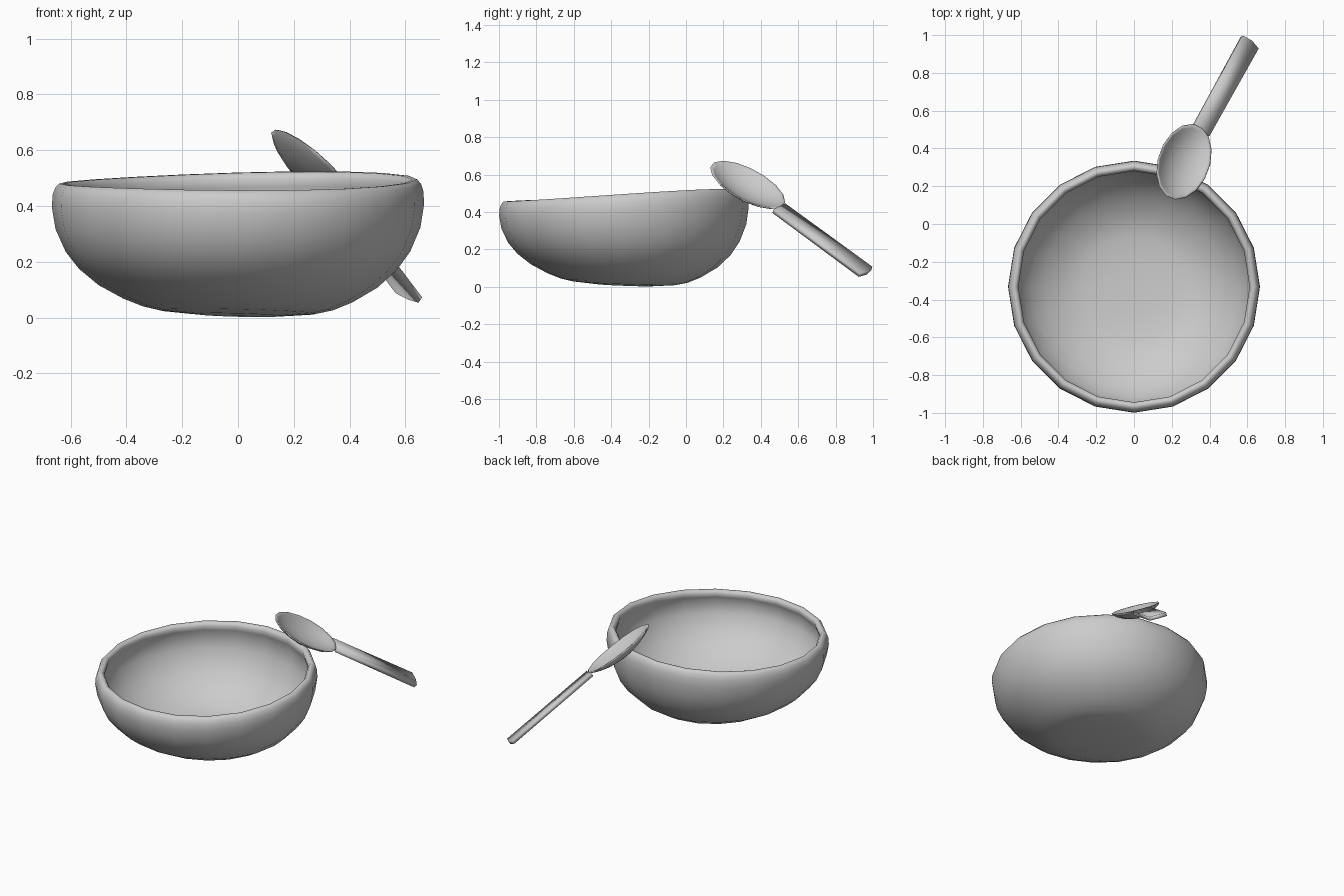
import bpy, bmesh, math
from mathutils import Vector

if "Cube" in bpy.data.objects:
    bpy.data.objects.remove(bpy.data.objects["Cube"])

def finish(name, bm, angle=60):
    bmesh.ops.recalc_face_normals(bm, faces=bm.faces)
    mesh = bpy.data.meshes.new(name)
    bm.to_mesh(mesh)
    bm.free()
    ob = bpy.data.objects.new(name, mesh)
    bpy.context.collection.objects.link(ob)
    bpy.ops.object.select_all(action='DESELECT')
    ob.select_set(True)
    bpy.context.view_layer.objects.active = ob
    bpy.ops.object.shade_smooth_by_angle(angle=math.radians(angle))
    return ob

def lathe(profile, sides, place):
    """Closed revolved shell; profile starts and ends on the axis (r = 0)."""
    bm = bmesh.new()
    first = bm.verts.new(place(0, 0, profile[0][1]))
    last = bm.verts.new(place(0, 0, profile[-1][1]))
    rings = []
    for r, z in profile[1:-1]:
        rings.append([bm.verts.new(place(r * math.cos(2 * math.pi * i / sides),
                                         r * math.sin(2 * math.pi * i / sides), z))
                      for i in range(sides)])
    for i in range(sides):
        j = (i + 1) % sides
        bm.faces.new((first, rings[0][j], rings[0][i]))
        bm.faces.new((last, rings[-1][i], rings[-1][j]))
        for a, b in zip(rings, rings[1:]):
            bm.faces.new((a[i], a[j], b[j], b[i]))
    return bm

# Hand-thrown bowl: slightly uneven rim and base
def bowl_place(x, y, z):
    t = min(max(z / 0.48, 0), 1)
    rim = 0.05 * y + 0.012 * x + 0.027 * x * y
    base = (1 - t) ** 2.5 * -0.042 * y + (1 - t) ** 4 * -0.028 * x
    return Vector((x, y - 0.332, max(z + t * t * rim + base, 0)))

bowl_profile = [(0, .008), (.15, .009), (.28, .020), (.34, .033), (.41, .061), (.50, .112),
                (.57, .173), (.618, .237), (.654, .32), (.667, .40), (.665, .445), (.656, .472),
                (.642, .488), (.625, .487), (.612, .468), (.618, .44), (.635, .40), (.624, .325),
                (.59, .248), (.545, .188), (.48, .13), (.395, .08), (.33, .055),
                (.275, .042), (.15, .031), (0, .030)]
finish("bowl", lathe(bowl_profile, 20, bowl_place), 100)

# Spoon frame: long axis u, width axis w, facing n
u = Vector((.405, .758, -.508)).normalized()
n = Vector((.540, .251, .803)).normalized()
w = u.cross(n)
centre = Vector((.265, .33, .545))

# Spoon head: squashed lathe in the tilted frame
def head_place(x, y, z):
    return centre + u * x * .236 + w * y * .15 + n * z

head_profile = [(0, -.062), (.3, -.057), (.55, -.045), (.78, -.027), (.94, -.010), (1, .000),
                (.97, .004), (.9, -.003), (.74, -.020), (.52, -.035), (.28, -.045), (0, -.049)]
finish("spoon_head", lathe(head_profile, 16, head_place), 100)

# Spoon handle: flat strip with a blunt, slightly pointed end
start, end = Vector((.357, .497, .421)), Vector((.613, .960, .081))
tip = end + (end - start).normalized() * .012
outline = [start - w * .052, end - w * .056, tip, end + w * .056, start + w * .052]
bm = bmesh.new()
top = [bm.verts.new(p + n * .011) for p in outline]
low = [bm.verts.new(p - n * .013) for p in outline]
bm.faces.new(top)
bm.faces.new(low[::-1])
for i in range(5):
    j = (i + 1) % 5
    bm.faces.new((top[i], low[i], low[j], top[j]))
finish("spoon_handle", bm, 100)
